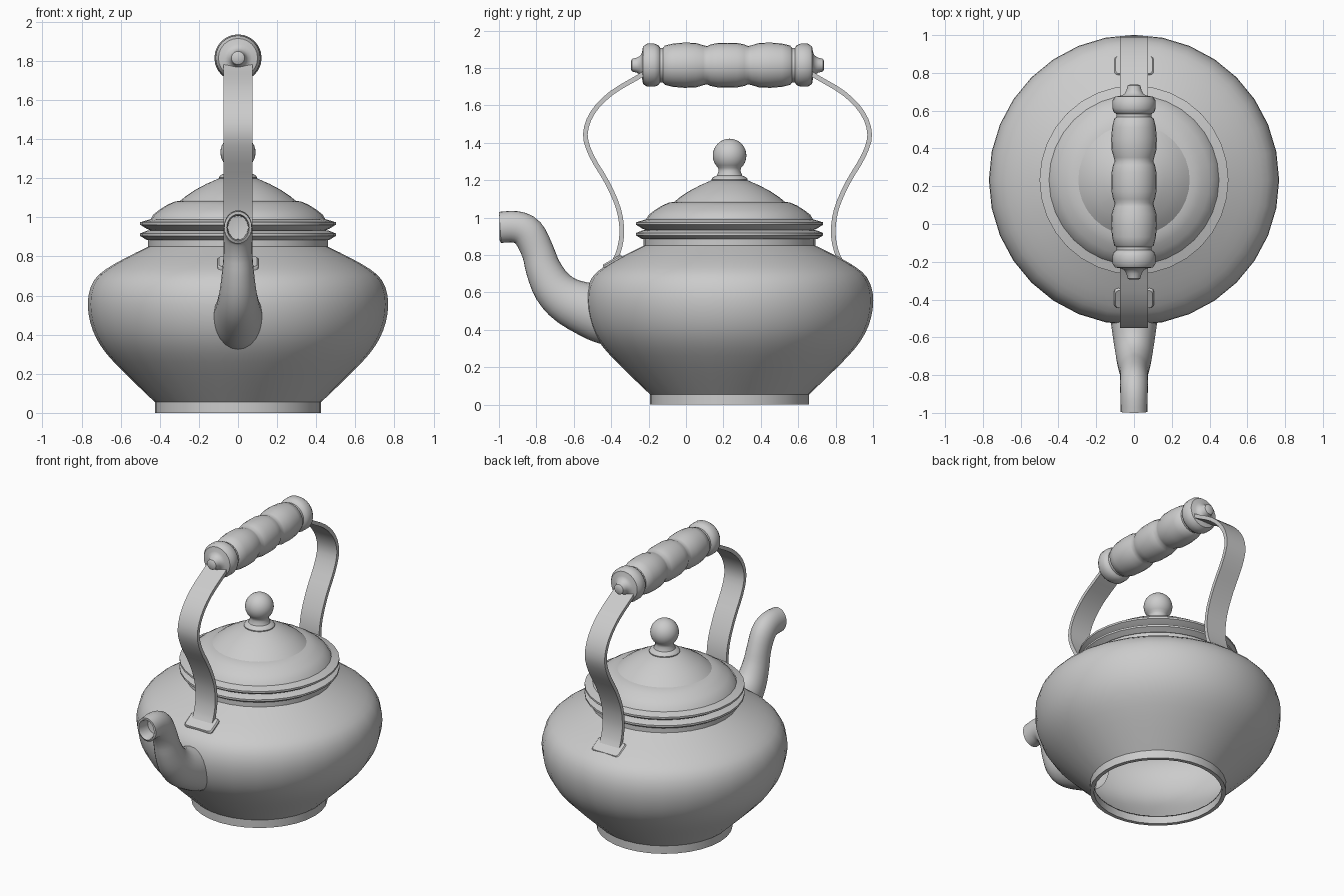
import bpy, bmesh, math
from mathutils import Vector

if "Cube" in bpy.data.objects:
    bpy.data.objects.remove(bpy.data.objects["Cube"])

AXIS = 0.233     # y of the pot's axis
MIDDLE = 0.222   # y of the handle's middle

metal = bpy.data.materials.new("grey metal")
metal.use_nodes = True
metal.diffuse_color = (0.6, 0.6, 0.6, 1)
metal.node_tree.nodes["Principled BSDF"].inputs["Base Color"].default_value = (0.6, 0.6, 0.6, 1)


def finish(bm, name, angle=35, recalc=True):
    if recalc:
        bmesh.ops.recalc_face_normals(bm, faces=bm.faces)
    mesh = bpy.data.meshes.new(name)
    bm.to_mesh(mesh)
    bm.free()
    obj = bpy.data.objects.new(name, mesh)
    bpy.context.collection.objects.link(obj)
    mesh.materials.append(metal)
    bpy.ops.object.select_all(action='DESELECT')
    obj.select_set(True)
    bpy.context.view_layer.objects.active = obj
    bpy.ops.object.shade_smooth_by_angle(angle=math.radians(angle))
    return obj


def smooth_path(points, steps):
    """Catmull-Rom interpolation of tuples."""
    pts = [Vector(p) for p in points]
    pts = [2 * pts[0] - pts[1]] + pts + [2 * pts[-1] - pts[-2]]
    out = []
    for a, b, c, d in zip(pts, pts[1:], pts[2:], pts[3:]):
        for i in range(steps):
            t = i / steps
            out.append(0.5 * (2 * b + (c - a) * t + (2 * a - 5 * b + 4 * c - d) * t * t
                              + (3 * b - a - 3 * c + d) * t ** 3))
    return out + [pts[-2]]


def loft(name, rings, angle=35, caps=False):
    """Bridge a list of closed rings of points."""
    bm = bmesh.new()
    loops = [[bm.verts.new(p) for p in ring] for ring in rings]
    n = len(loops[0])
    for a, b in zip(loops, loops[1:]):
        for i in range(n):
            j = (i + 1) % n
            bm.faces.new((a[i], a[j], b[j], b[i]))
    if caps:
        bm.faces.new(loops[0][::-1])
        bm.faces.new(loops[-1])
    bmesh.ops.remove_doubles(bm, verts=bm.verts, dist=0.0001)
    return finish(bm, name, angle)


def circle(n=32):
    return [(math.cos(2 * math.pi * i / n), math.sin(2 * math.pi * i / n)) for i in range(n)]


def lathe(name, profile, angle=35):
    """Turn (radius, z) pairs about the pot's axis."""
    return loft(name, [[(r * c, AXIS + r * s, z) for c, s in circle()] for r, z in profile], angle)


# Foot ring, open underneath
lathe("foot_ring", [(0.4, 0.05), (0.4, 0), (0.425, 0), (0.425, 0.055), (0.4, 0.055)])

# Rounded belly and neck
belly = [(0.42, 0.05), (0.53, 0.155), (0.635, 0.26), (0.7, 0.34), (0.742, 0.42), (0.765, 0.51),
         (0.765, 0.6), (0.735, 0.68), (0.675, 0.735), (0.58, 0.79), (0.46, 0.85)]
lathe("pot_body", [tuple(p) for p in smooth_path(belly, 2)] + [(0.46, 0.885)])

# Rim with two sharp flanges, one on the pot and one on the lid
lathe("pot_rim", [(0.44, 0.885), (0.468, 0.885), (0.5, 0.905), (0.5, 0.918), (0.465, 0.932), (0.44, 0.935)], 25)
lathe("lid_flange", [(0.44, 0.93), (0.468, 0.942), (0.5, 0.962), (0.5, 0.975), (0.45, 0.99)], 25)

# Stepped lid dome
lathe("lid", [(0.45, 0.985), (0.432, 1.015), (0.4, 1.04), (0.36, 1.065), (0.325, 1.08), (0.295, 1.085),
              (0.265, 1.11), (0.22, 1.14), (0.16, 1.172), (0.1, 1.198), (0, 1.215)], 30)

# Lid knob: collar, stem and ball
ball = [(0.09 * math.sin(a), 1.332 - 0.09 * math.cos(a))
        for a in [math.pi * (0.24 + 0.76 * i / 12) for i in range(13)]]
lathe("lid_knob", [(0.095, 1.19), (0.097, 1.205), (0.09, 1.215), (0.068, 1.225), (0.058, 1.25)] + ball)

# Curved spout: y, z, radius, with a hollow mouth
spine = smooth_path([(-0.994, 0.948, 0.083), (-0.908, 0.95, 0.085), (-0.843, 0.916, 0.088),
                     (-0.793, 0.82, 0.087), (-0.763, 0.728, 0.095), (-0.71, 0.627, 0.11),
                     (-0.624, 0.551, 0.127), (-0.48, 0.493, 0.15), (-0.4, 0.47, 0.155)], 3)
rings = []
for i, p in enumerate(spine):
    t = spine[min(i + 1, len(spine) - 1)] - spine[max(i - 1, 0)]
    t = Vector((t.x, t.y)).normalized()
    rings.append([(0.85 * p.z * c, p.x - t.y * p.z * s, p.y + t.x * p.z * s) for c, s in circle(24)])
mouth = [[(0.85 * r * c, y, 0.948 + r * s) for c, s in circle(24)]
         for y, r in ((-0.9, 0.0), (-0.91, 0.06), (-0.985, 0.062), (-0.998, 0.068))]
loft("spout", mouth + rings, 40)

# Turned grip: distance from the middle and radius, mirrored
half = [(0, 0.12), (0.05, 0.119), (0.09, 0.111), (0.11, 0.102), (0.13, 0.107), (0.17, 0.119),
        (0.23, 0.121), (0.29, 0.116), (0.335, 0.105), (0.345, 0.093), (0.36, 0.093), (0.37, 0.107),
        (0.39, 0.115), (0.43, 0.115), (0.452, 0.1), (0.457, 0.07), (0.465, 0.052), (0.485, 0.04),
        (0.51, 0.034), (0.517, 0.022), (0.517, 0)]
grip = [(-d, r) for d, r in half[:0:-1]] + half
loft("handle_grip", [[(r * c, MIDDLE + d, 1.815 + r * s) for c, s in circle(24)] for d, r in grip], 40)

# Two flat bent straps and their mounting plates
strap = smooth_path([(-0.2, 1.79), (-0.25, 1.755), (-0.4, 1.665), (-0.5, 1.56), (-0.538, 1.445),
                     (-0.505, 1.33), (-0.42, 1.185), (-0.36, 1.045), (-0.343, 0.92),
                     (-0.36, 0.82), (-0.39, 0.755)], 3)
for side, label in ((1, "front"), (-1, "back")):
    def place(x, y, z):
        return (x, MIDDLE + side * (y - MIDDLE), z)

    rings = []
    for i, p in enumerate(strap):
        t = (strap[min(i + 1, len(strap) - 1)] - strap[max(i - 1, 0)]).normalized()
        n = Vector((-t.y, t.x)) * 0.0125
        rings.append([place(x, p.x + k * n.x, p.y + k * n.y)
                      for x, k in ((-0.075, -1), (0.075, -1), (0.075, 1), (-0.075, 1))])
    loft(label + "_strap", rings, 40, True)

    slope = Vector((0, 0.87, 0.5))
    normal = Vector((0, -0.5, 0.87))
    centre = Vector((0, -0.388, 0.758))
    outline = [(sx * 0.085 + 0.02 * math.cos(a), sy * 0.037 + 0.02 * math.sin(a))
               for k, (sx, sy) in enumerate(((1, 1), (-1, 1), (-1, -1), (1, -1)))
               for a in [math.pi * (k / 2 + j / 6) for j in range(4)]]
    rings = []
    for h, s in ((-0.04, 1), (0.012, 1), (0.02, 0.93)):
        rings.append([place(*(Vector((u * s, 0, 0)) + centre + slope * v * s + normal * h))
                      for u, v in outline])
    loft(label + "_mount", rings, 40, True)
